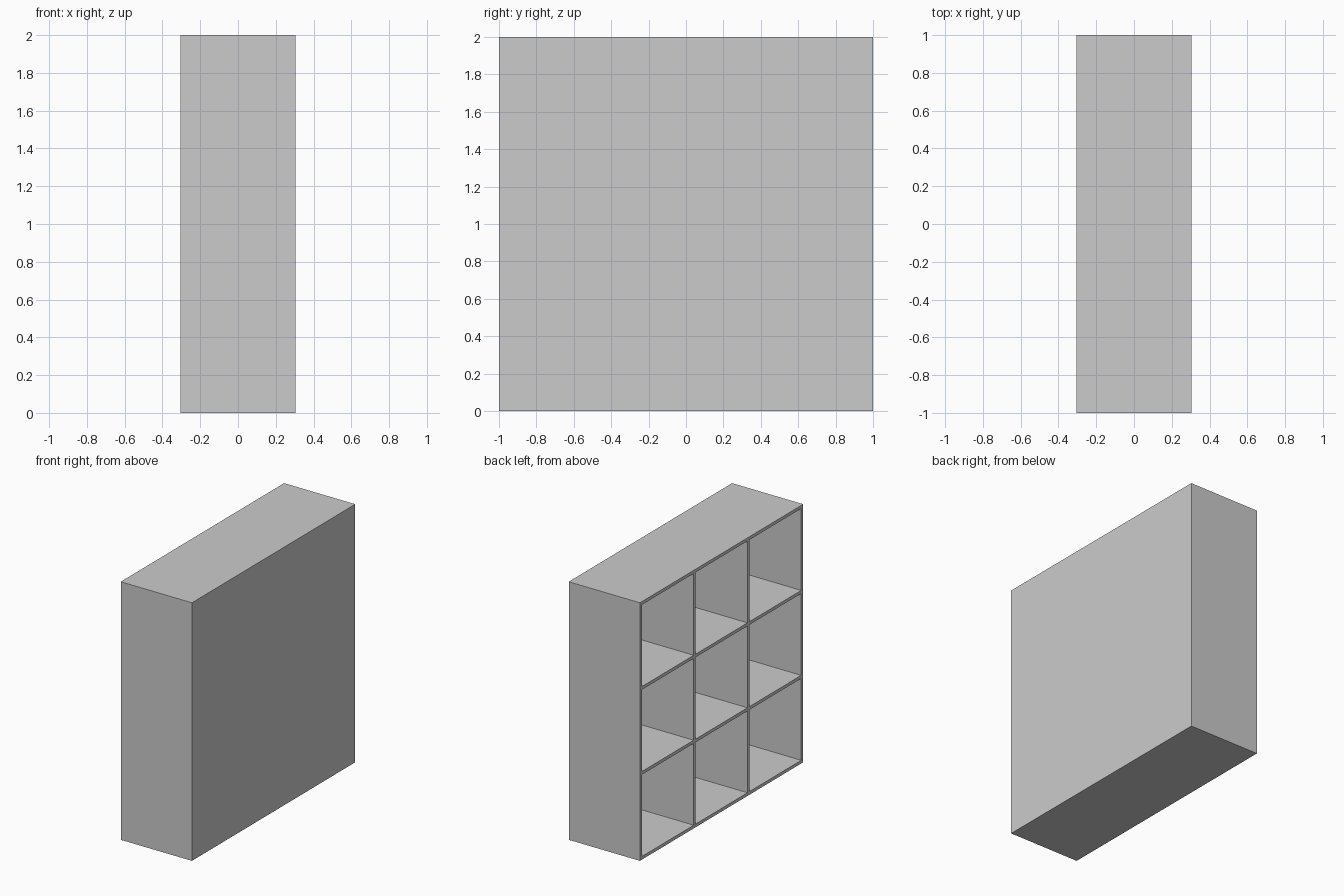
import bpy

if "Cube" in bpy.data.objects:
    bpy.data.objects.remove(bpy.data.objects["Cube"])

D, W, H = 0.61, 2.0, 2.0   # depth (x), width (y), height (z)
T = 0.025                  # board thickness
N = 3                      # cells per row and column


def board(name, lo, hi):
    """Axis-aligned board between two corners."""
    bpy.ops.mesh.primitive_cube_add(
        size=1, location=[(a + b) / 2 for a, b in zip(lo, hi)])
    ob = bpy.context.object
    ob.name = name
    ob.scale = [b - a for a, b in zip(lo, hi)]
    bpy.ops.object.transform_apply(location=False, rotation=False, scale=True)
    return ob


x0, x1 = -D / 2, D / 2
inner = x1 - T             # inside face of the closed panel
y0, y1 = -W / 2 + T, W / 2 - T
cell_y = (y1 - y0 - (N - 1) * T) / N
cell_z = (H - (N + 1) * T) / N

# Closed panel on +x, open face on -x
board("back_panel", (inner, -W / 2, 0), (x1, W / 2, H))

# Outer sides
board("side_panel_front", (x0, -W / 2, 0), (inner, y0, H))
board("side_panel_back", (x0, y1, 0), (inner, W / 2, H))

# Bottom, shelves and top
for i in range(N + 1):
    z = i * (cell_z + T)
    name = "bottom" if i == 0 else "top" if i == N else f"shelf_{i}"
    board(name, (x0, y0, z), (inner, y1, z + T))

# Upright dividers between the shelves
for row in range(N):
    z = row * (cell_z + T) + T
    for col in range(1, N):
        y = y0 + col * cell_y + (col - 1) * T
        board(f"divider_{row + 1}_{col}", (x0, y, z), (inner, y + T, z + cell_z))
